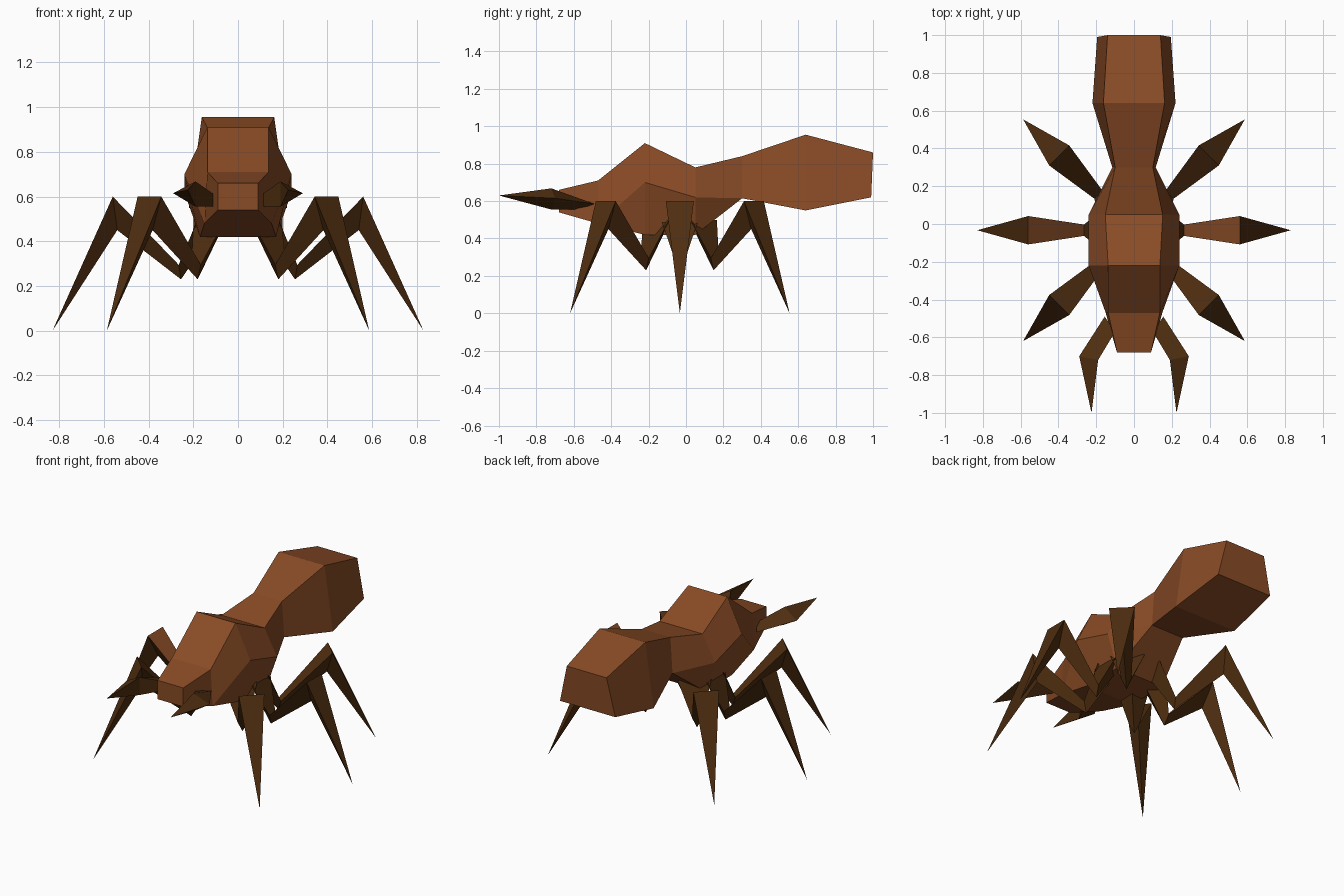
import bpy, bmesh, math
from mathutils import Matrix, Vector

if "Cube" in bpy.data.objects:
    bpy.data.objects.remove(bpy.data.objects["Cube"])


def make_material(name, rgb):
    mat = bpy.data.materials.new(name)
    mat.diffuse_color = (*rgb, 1)
    mat.use_nodes = True
    mat.node_tree.nodes["Principled BSDF"].inputs["Base Color"].default_value = mat.diffuse_color
    return mat


BROWN = make_material("rust brown", (0.25, 0.071, 0.019))
DARK = make_material("dark brown", (0.078, 0.027, 0.005))


def loft(name, rings, mats, tip=None):
    """Join equal-sized rings in order, with an optional pointed end."""
    bm = bmesh.new()
    loops = [[bm.verts.new(p) for p in ring] for ring in rings]
    n = len(loops[0])
    for a, b in zip(loops, loops[1:]):
        for i in range(n):
            j = (i + 1) % n
            bm.faces.new((a[i], a[j], b[j], b[i]))
    bm.faces.new(loops[0])
    if tip:
        t = bm.verts.new(tip)
        for i in range(n):
            bm.faces.new((loops[-1][i], loops[-1][(i + 1) % n], t))
    else:
        bm.faces.new(loops[-1])
    bmesh.ops.remove_doubles(bm, verts=bm.verts, dist=0.0001)
    bmesh.ops.recalc_face_normals(bm, faces=bm.faces)
    mesh = bpy.data.meshes.new(name)
    bm.to_mesh(mesh)
    bm.free()
    for m in mats:
        mesh.materials.append(m)
    obj = bpy.data.objects.new(name, mesh)
    bpy.context.collection.objects.link(obj)
    return obj


def section(y, top, mid, low, y_low=None):
    """Six-sided body section; each level is (half width, height)."""
    yl = y if y_low is None else y_low
    right = [(top[0], y, top[1]), (mid[0], yl, mid[1]), (low[0], yl, low[1])]
    return right + [(-x, py, z) for x, py, z in reversed(right)]


# Head, thorax and abdomen as one faceted body
head_low, neck_low = (0.09, 0.54), (0.15, 0.48)
waist_low, rear_low, end_low = (0.115, 0.615), (0.22, 0.55), (0.195, 0.62)
loft("body", [
    section(-0.68, (0.09, 0.66), head_low, head_low),
    section(-0.47, (0.137, 0.71), neck_low, neck_low),
    section(-0.22, (0.137, 0.91), (0.24, 0.70), (0.17, 0.42)),
    section(0.05, (0.152, 0.78), (0.24, 0.62), (0.17, 0.42)),
    section(0.30, (0.10, 0.84), waist_low, waist_low),
    section(0.64, (0.162, 0.955), rear_low, rear_low),
    section(1.00, (0.14, 0.86), end_low, end_low, 0.99),
], [BROWN])

# Six identical legs spread around the thorax
leg_rings = [
    [(0.18, -0.10, 0.50), (0.18, 0.10, 0.50), (0.07, 0, 0.50)],
    [(0.265, -0.03, 0.295), (0.265, 0.03, 0.295), (0.255, 0, 0.23)],
    [(0.56, -0.075, 0.60), (0.56, 0.075, 0.60), (0.54, 0, 0.45)],
]
names = {-45: "front", 0: "middle", 45: "rear"}
for side, base in (("right", 0), ("left", 180)):
    for angle, label in names.items():
        turn = angle if base == 0 else 180 - angle
        place = (Matrix.Translation((0, -0.033, 0))
                 @ Matrix.Rotation(math.radians(turn), 4, 'Z'))
        rings = [[place @ Vector(p) for p in r] for r in leg_rings]
        leg = loft(f"{label}_leg_{side}", rings, [DARK, BROWN],
                   place @ Vector((0.83, 0, 0)))
        # Lighter upper face on the middle thighs
        if label == "middle":
            for f in leg.data.polygons:
                if f.normal.z > 0.5 and 0.3 < abs(f.center.x) < 0.5:
                    f.material_index = 1

# Pincers at the sides of the head
for side, s in (("right", 1), ("left", -1)):
    rings = [
        [(s * 0.155, -0.49, 0.585), (s * 0.10, -0.57, 0.605), (s * 0.10, -0.57, 0.555)],
        [(s * 0.29, -0.70, 0.615), (s * 0.19, -0.72, 0.668), (s * 0.19, -0.72, 0.555)],
    ]
    loft(f"pincer_{side}", rings, [DARK], (s * 0.225, -1.0, 0.63))
